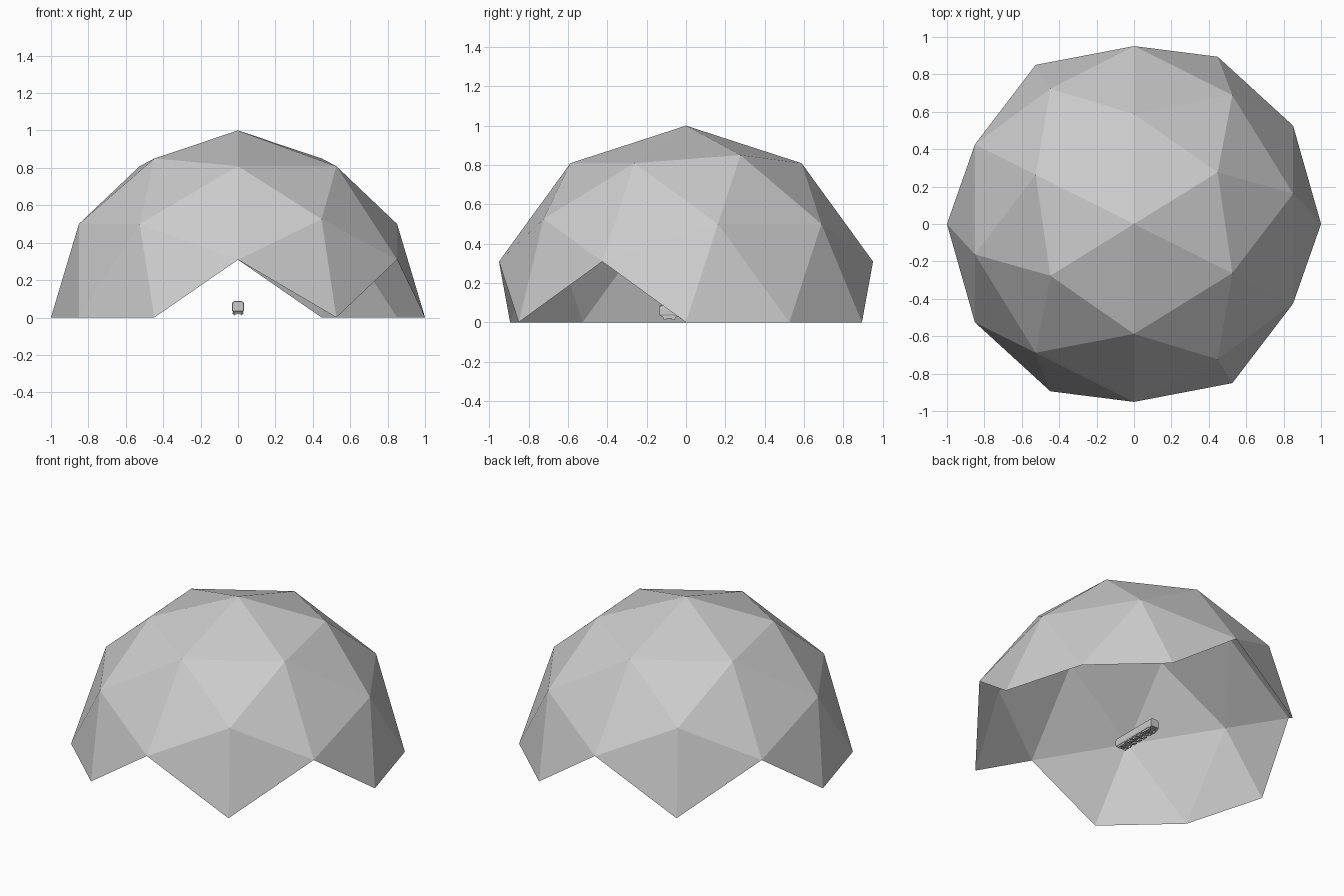
import bpy, bmesh, math
from mathutils import Matrix, Vector

if "Cube" in bpy.data.objects:
    bpy.data.objects.remove(bpy.data.objects["Cube"])

grey = bpy.data.materials.new("plain_grey")
grey.diffuse_color = (0.6, 0.6, 0.6, 1)
grey.use_nodes = True
grey.node_tree.nodes["Principled BSDF"].inputs["Base Color"].default_value = grey.diffuse_color


def finish(bm, name):
    mesh = bpy.data.meshes.new(name)
    bm.to_mesh(mesh)
    bm.free()
    mesh.materials.append(grey)
    obj = bpy.data.objects.new(name, mesh)
    bpy.context.collection.objects.link(obj)
    return obj


def add_box(bm, centre, size):
    m = Matrix.Translation(centre) @ Matrix.Diagonal((*size, 1))
    bmesh.ops.create_cube(bm, size=1, matrix=m)


# Dome: twice-divided icosahedron with an edge midpoint at the top
phi = (1 + math.sqrt(5)) / 2
corners = []
for a in (-1, 1):
    for b in (-phi, phi):
        corners += [Vector(v).normalized() for v in ((0, a, b), (a, b, 0), (b, 0, a))]
points = list(corners)
for i, p in enumerate(corners):
    for q in corners[i + 1:]:
        if (p - q).length < 1.2:
            points.append((p + q).normalized())
turn = Matrix.Rotation(-math.atan(phi), 3, 'Z')
bm = bmesh.new()
for p in points:
    bm.verts.new(turn @ p)
bmesh.ops.convex_hull(bm, input=bm.verts[:])
# keep only whole faces above the ground, leaving four pointed openings
low = [v for v in bm.verts if v.co.z < -0.01]
bmesh.ops.delete(bm, geom=low, context='VERTS')
bmesh.ops.recalc_face_normals(bm, faces=bm.faces[:])
if sum(f.normal.z for f in bm.faces) < 0:
    bmesh.ops.reverse_faces(bm, faces=bm.faces[:])
finish(bm, "dome_shell")

# Carriage inside the dome
Y0, Y1 = -0.135, 0.195
MID = (Y0 + Y1) / 2

# Body: rounded cross-section run along y, ends slightly drawn in
half = [(0.030, 0.032), (0.033, 0.042), (0.033, 0.070), (0.029, 0.082), (0.018, 0.089)]
profile = half + [(-x, z) for x, z in reversed(half)]
bm = bmesh.new()
rings = []
for y, s in ((Y0, 0.92), (Y0 + 0.008, 1), (Y1 - 0.008, 1), (Y1, 0.92)):
    rings.append([bm.verts.new((x * s, y, 0.06 + (z - 0.06) * s)) for x, z in profile])
n = len(profile)
for r0, r1 in zip(rings, rings[1:]):
    for i in range(n):
        bm.faces.new((r0[i], r0[(i + 1) % n], r1[(i + 1) % n], r1[i]))
bm.faces.new(rings[0])
bm.faces.new(rings[-1])
bmesh.ops.recalc_face_normals(bm, faces=bm.faces[:])
finish(bm, "carriage_body")

# Underframe with hanging equipment boxes
bm = bmesh.new()
add_box(bm, (0, MID, 0.030), (0.056, Y1 - Y0 - 0.02, 0.008))
for y in (-0.045, 0, 0.045):
    for x in (-0.017, 0.017):
        add_box(bm, (x, MID + y, 0.022), (0.018, 0.028, 0.012))
finish(bm, "underframe")

# Bogies and wheels near both ends
for end, label in ((-1, "front"), (1, "rear")):
    yc = MID + end * 0.115
    bm = bmesh.new()
    for x in (-0.026, 0.026):
        add_box(bm, (x, yc, 0.023), (0.006, 0.062, 0.008))
    add_box(bm, (0, yc, 0.024), (0.050, 0.016, 0.008))
    finish(bm, label + "_bogie")
    bm = bmesh.new()
    for x in (-0.020, 0.020):
        for dy in (-0.020, 0.020):
            m = Matrix.Translation((x, yc + dy, 0.021)) @ Matrix.Rotation(math.pi / 2, 4, 'Y')
            bmesh.ops.create_cone(bm, cap_ends=True, segments=12, radius1=0.010,
                                  radius2=0.010, depth=0.005, matrix=m)
    finish(bm, label + "_wheels")
